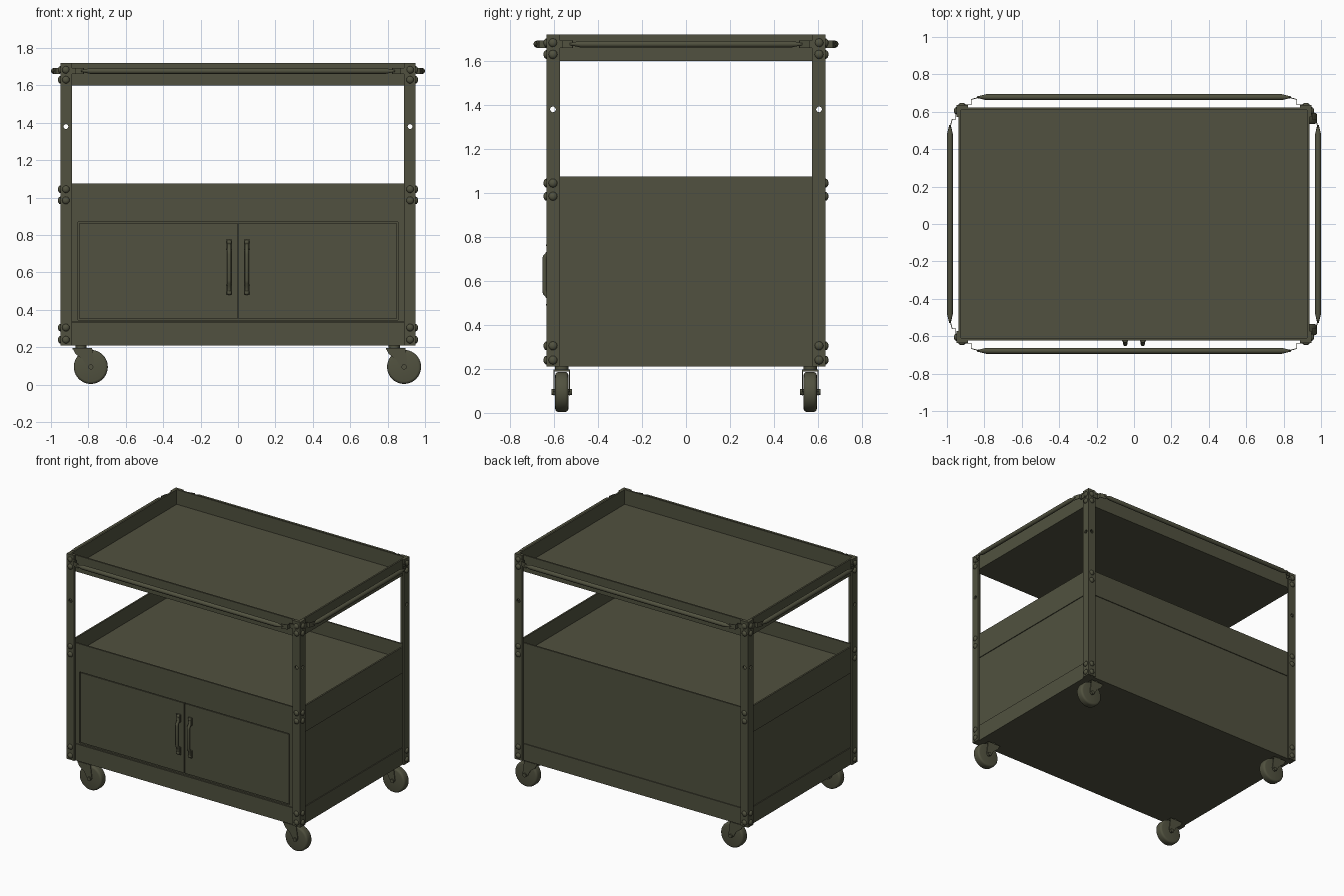
import bpy, bmesh, math
from mathutils import Matrix, Vector

if "Cube" in bpy.data.objects:
    bpy.data.objects.remove(bpy.data.objects["Cube"], do_unlink=True)

OLIVE = (0.082, 0.083, 0.05, 1)
paint = bpy.data.materials.new("olive_paint")
paint.use_nodes = True
paint.diffuse_color = OLIVE
paint.node_tree.nodes["Principled BSDF"].inputs["Base Color"].default_value = OLIVE

# Overall layout
PX, PY = 0.95, 0.635            # outer faces of the corner posts
SX, SY = 0.938, 0.622           # outer faces of the sheet metal
BASE, TOP = 0.21, 1.72
POST_W, GAUGE = 0.062, 0.012


def finish(name, bm, smooth=False):
    bmesh.ops.recalc_face_normals(bm, faces=bm.faces)
    mesh = bpy.data.meshes.new(name)
    bm.to_mesh(mesh)
    bm.free()
    mesh.materials.append(paint)
    obj = bpy.data.objects.new(name, mesh)
    bpy.context.collection.objects.link(obj)
    if smooth:
        select(obj)
        bpy.ops.object.shade_smooth_by_angle(angle=math.radians(40))
    return obj


def select(obj):
    bpy.ops.object.select_all(action='DESELECT')
    obj.select_set(True)
    bpy.context.view_layer.objects.active = obj


def box(bm, lo, hi):
    lo, hi = Vector(lo), Vector(hi)
    m = Matrix.Translation((lo + hi) / 2) @ Matrix.Diagonal((*(hi - lo), 1))
    bmesh.ops.create_cube(bm, size=1, matrix=m)


def rod(bm, centre, radius, depth, axis, segments=16):
    turn = Vector((0, 0, 1)).rotation_difference(Vector(axis)).to_matrix().to_4x4()
    bmesh.ops.create_cone(bm, cap_ends=True, segments=segments, radius1=radius, radius2=radius,
                          depth=depth, matrix=Matrix.Translation(centre) @ turn)


def dome(bm, centre, axis, radius=0.02, height=0.013):
    turn = Vector((0, 0, 1)).rotation_difference(Vector(axis)).to_matrix().to_4x4()
    bmesh.ops.create_uvsphere(bm, u_segments=12, v_segments=8, radius=1,
        matrix=Matrix.Translation(centre) @ turn @ Matrix.Diagonal((radius, radius, height, 1)))


def walls(bm, x, y, z0, z1, t=GAUGE, front=True):
    for s in (-1, 1):
        box(bm, (s * x - t * (s > 0), -y, z0), (s * x + t * (s < 0), y, z1))
        if front or s > 0:
            box(bm, (-x + t, s * y - t * (s > 0), z0), (x - t, s * y + t * (s < 0), z1))


def tube(name, points, radii):
    curve = bpy.data.curves.new(name, 'CURVE')
    curve.dimensions = '3D'
    curve.bevel_depth = 1
    curve.bevel_resolution = 3
    curve.use_fill_caps = True
    spline = curve.splines.new('POLY')
    spline.points.add(len(points) - 1)
    for p, co, r in zip(spline.points, points, radii):
        p.co = (*co, 1)
        p.radius = r
    curve.materials.append(paint)
    obj = bpy.data.objects.new(name, curve)
    bpy.context.collection.objects.link(obj)
    select(obj)
    bpy.ops.object.convert(target='MESH')
    bpy.ops.object.shade_smooth_by_angle(angle=math.radians(40))


# Open top tray
bm = bmesh.new()
walls(bm, SX, SY, 1.6, TOP)
box(bm, (-SX + GAUGE, -SY + GAUGE, 1.6), (SX - GAUGE, SY - GAUGE, 1.612))
finish("top_tray", bm)

# Middle tray on the cabinet
bm = bmesh.new()
walls(bm, SX, SY, 0.883, 1.075)
box(bm, (-SX + GAUGE, -SY + GAUGE, 0.955), (SX - GAUGE, SY - GAUGE, 0.967))
finish("middle_tray", bm)

# Cabinet base
bm = bmesh.new()
walls(bm, SX, SY, BASE, 0.333)
box(bm, (-SX + GAUGE, -SY + GAUGE, BASE), (SX - GAUGE, SY - GAUGE, BASE + GAUGE))
finish("base_tray", bm)

# Cabinet sides and back, slightly recessed, with a backing behind the doors
bm = bmesh.new()
walls(bm, SX - 0.006, SY - 0.006, 0.333, 0.883, front=False)
box(bm, (-0.92, -0.603, 0.333), (0.92, -0.595, 0.883))
finish("cabinet_panels", bm)

# Frame around the door opening
bm = bmesh.new()
for lo, hi in (((-SX, 0.87), (SX, 0.883)), ((-SX, 0.336), (SX, 0.345)),
               ((-SX, 0.345), (-0.855, 0.87)), ((0.855, 0.345), (SX, 0.87))):
    box(bm, (lo[0], -SY, lo[1]), (hi[0], -0.603, hi[1]))
finish("door_frame", bm)

# Doors and their pulls
for s, side in ((1, "left"), (-1, "right")):
    bm = bmesh.new()
    xs = sorted((s * 0.004, s * 0.848))
    box(bm, (xs[0], -0.619, 0.351), (xs[1], -0.603, 0.864))
    finish(side + "_door", bm)
    x = s * 0.047
    half = [(0.13, 0.623), (0.1, 0.626), (0.082, 0.641), (0.07, 0.643)]
    path = half + [(-z, y) for z, y in reversed(half)]
    tube(side + "_door_pull", [(x, -y, 0.627 + z) for z, y in path], [0.011] * len(path))
    bm = bmesh.new()
    for z in (0.507, 0.747):
        box(bm, (x - 0.016, -0.628, z - 0.028), (x + 0.016, -0.618, z + 0.028))
        dome(bm, (x, -0.628, z + (0.015 if z > 0.6 else -0.015)), (0, -1, 0), 0.013, 0.008)
    finish(side + "_pull_mounts", bm, True)

# Angle-iron corner posts with a drilled hole through each flange
HOLE_X, HOLE_Y, HOLE_Z = 0.92, 0.605, 1.38
bm = bmesh.new()
for sx in (-1, 1):
    rod(bm, (sx * HOLE_X, 0, HOLE_Z), 0.013, 2, (0, 1, 0))
cut_y = finish("hole_cutter_y", bm)
bm = bmesh.new()
for sy in (-1, 1):
    rod(bm, (0, sy * HOLE_Y, HOLE_Z), 0.013, 3, (1, 0, 0))
cut_x = finish("hole_cutter_x", bm)

for sx in (-1, 1):
    for sy in (-1, 1):
        label = ("front_" if sy < 0 else "back_") + ("left" if sx > 0 else "right")
        outline = [(PX, PY), (PX - POST_W, PY), (PX - POST_W, PY - GAUGE),
                   (PX - GAUGE, PY - GAUGE), (PX - GAUGE, PY - POST_W), (PX, PY - POST_W)]
        bm = bmesh.new()
        face = bm.faces.new([bm.verts.new((sx * x, sy * y, BASE)) for x, y in outline])
        ext = bmesh.ops.extrude_face_region(bm, geom=[face])
        bmesh.ops.translate(bm, vec=(0, 0, TOP - BASE),
                            verts=[v for v in ext["geom"] if isinstance(v, bmesh.types.BMVert)])
        post = finish(label + "_post", bm)
        select(post)
        for cutter in (cut_x, cut_y):
            mod = post.modifiers.new("drill", 'BOOLEAN')
            mod.operation = 'DIFFERENCE'
            mod.solver = 'EXACT'
            mod.object = cutter
            bpy.ops.object.modifier_apply(modifier=mod.name)

        # Round-headed bolts on both flanges
        bm = bmesh.new()
        for z in (0.24, 0.305, 0.985, 1.045, 1.63, 1.683):
            dome(bm, (sx * HOLE_X, sy * PY, z), (0, sy, 0))
            if sy < 0 or not 0.9 < z < 1.1:
                dome(bm, (sx * PX, sy * HOLE_Y, z), (sx, 0, 0))
        finish(label + "_bolts", bm, True)

for cutter in (cut_x, cut_y):
    bpy.data.objects.remove(cutter, do_unlink=True)


# Push handles: tapered grip held by two bent straps
def handle(name, place, end, face, out):
    z = 1.677
    us = [-end + 0.03, -end + 0.08, end - 0.08, end - 0.03]
    tube(name + "_grip", [(*place(u, out), z) for u in us], [0.004, 0.016, 0.016, 0.004])
    bm = bmesh.new()
    for s in (-1, 1):
        path = [(end + 0.045, face), (end, face), (end, out - 0.012), (end - 0.045, out)]
        rows = [[bm.verts.new((*place(s * u, v), z + dz)) for u, v in path] for dz in (-0.017, 0.017)]
        for i in range(len(path) - 1):
            bm.faces.new((rows[0][i], rows[0][i + 1], rows[1][i + 1], rows[1][i]))
    straps = finish(name + "_straps", bm)
    mod = straps.modifiers.new("thickness", 'SOLIDIFY')
    mod.thickness = 0.005
    mod.offset = 0


for s, (a, b) in ((-1, ("front", "right")), (1, ("back", "left"))):
    handle(a + "_handle", lambda u, v: (u, s * v), 0.87, PY + 0.003, 0.678)
    handle(b + "_handle", lambda u, v: (s * v, u), 0.56, PX + 0.003, 0.984)

# Swivel casters, all trailing the same way
for mx, side in ((-0.84, "right"), (0.835, "left")):
    for my, end in ((-0.565, "front"), (0.565, "back")):
        name = end + "_" + side + "_caster"
        ax, az = mx + 0.053, 0.095
        bm = bmesh.new()
        rod(bm, (ax, my, az), 0.091, 0.06, (0, 1, 0), 40)
        wheel = finish(name + "_wheel", bm)
        mod = wheel.modifiers.new("rounded_tread", 'BEVEL')
        mod.width = 0.014
        mod.segments = 3
        select(wheel)
        bpy.ops.object.modifier_apply(modifier=mod.name)
        bpy.ops.object.shade_smooth_by_angle(angle=math.radians(40))

        bm = bmesh.new()
        box(bm, (mx - 0.045, my - 0.038, 0.189), (mx + 0.06, my + 0.038, 0.197))
        rod(bm, (mx, my, 0.203), 0.03, 0.016, (0, 0, 1))
        side_shape = [(-0.045, 0.197), (0.06, 0.197), (0.073, 0.1), (0.055, 0.08),
                      (0.035, 0.09), (0.01, 0.135), (-0.03, 0.165)]
        for s in (-1, 1):
            face = bm.faces.new([bm.verts.new((mx + x, my + s * 0.033, z)) for x, z in side_shape])
            ext = bmesh.ops.extrude_face_region(bm, geom=[face])
            bmesh.ops.translate(bm, vec=(0, s * 0.005, 0),
                                verts=[v for v in ext["geom"] if isinstance(v, bmesh.types.BMVert)])
        rod(bm, (ax, my, az), 0.014, 0.094, (0, 1, 0), 12)
        finish(name + "_fork", bm, True)
